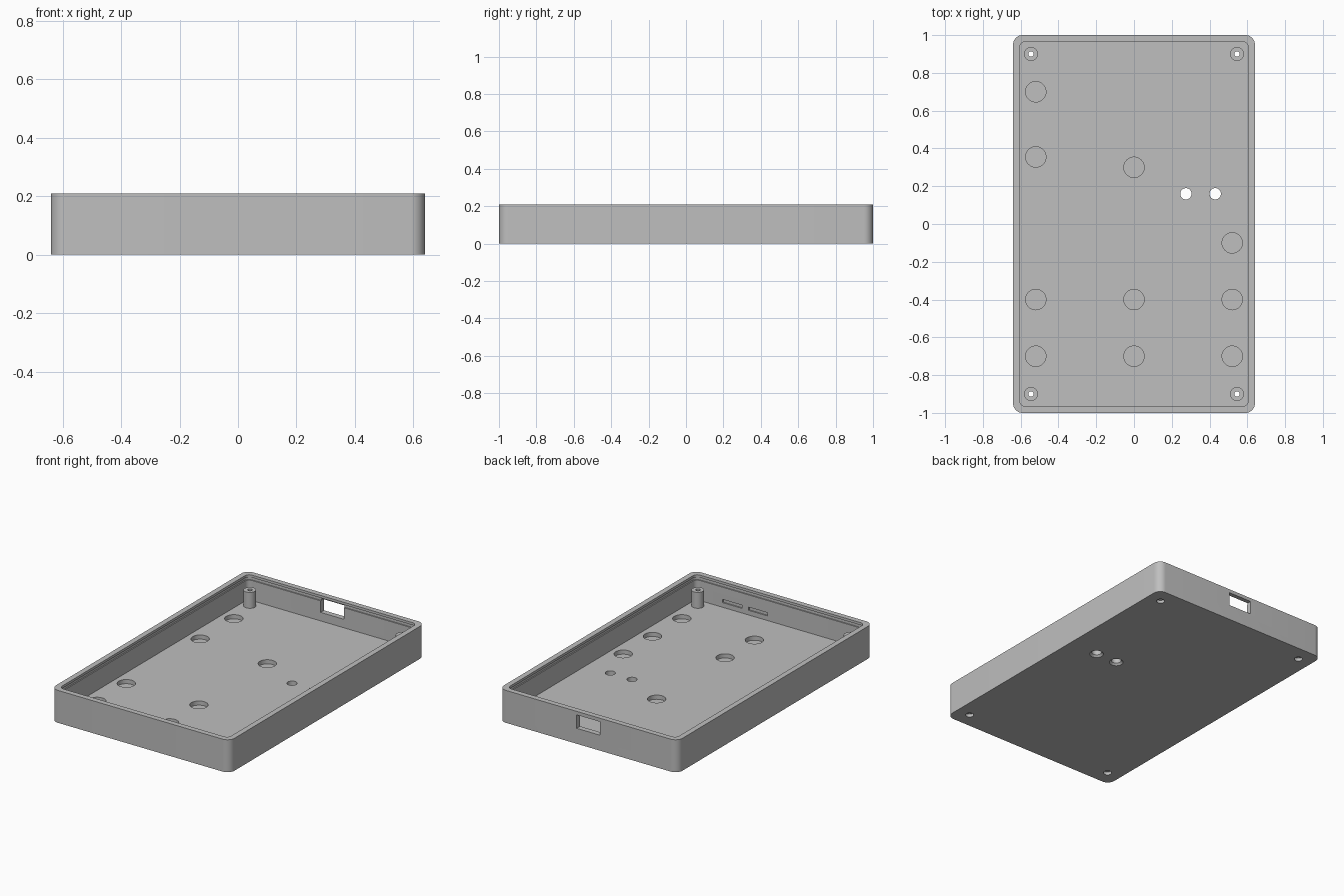
import bpy
import bmesh
import math

HX, HY, H = 0.64, 1.0, 0.21      # half width, half length, height
WALL, FLOOR = 0.035, 0.045

old = bpy.data.objects.get("Cube")
if old:
    bpy.data.objects.remove(old, do_unlink=True)

grey = bpy.data.materials.new("plastic_grey")
grey.use_nodes = True
GREY = (0.52, 0.52, 0.52, 1)
grey.diffuse_color = GREY
grey.node_tree.nodes["Principled BSDF"].inputs["Base Color"].default_value = GREY


def finish(name, bm):
    bmesh.ops.recalc_face_normals(bm, faces=bm.faces)
    mesh = bpy.data.meshes.new(name)
    bm.to_mesh(mesh)
    bm.free()
    mesh.materials.append(grey)
    obj = bpy.data.objects.new(name, mesh)
    bpy.context.collection.objects.link(obj)
    return obj


def rounded_block(name, hx, hy, z0, z1, r, steps=10):
    """Upright prism with a rounded rectangle outline."""
    bm = bmesh.new()
    ring = []
    for i, (sx, sy) in enumerate([(1, 1), (-1, 1), (-1, -1), (1, -1)]):
        for k in range(steps + 1):
            a = math.pi / 2 * (i + k / steps)
            ring.append(bm.verts.new((sx * (hx - r) + r * math.cos(a),
                                      sy * (hy - r) + r * math.sin(a), z0)))
    face = bm.faces.new(ring)
    top = bmesh.ops.extrude_face_region(bm, geom=[face])["geom"]
    verts = [v for v in top if isinstance(v, bmesh.types.BMVert)]
    bmesh.ops.translate(bm, vec=(0, 0, z1 - z0), verts=verts)
    return finish(name, bm)


def post(name, x, y, z0, z1, r0, r1=None, sides=40):
    """Upright cylinder, or cone when r1 differs."""
    bm = bmesh.new()
    bmesh.ops.create_cone(bm, cap_ends=True, segments=sides, radius1=r0,
                          radius2=r0 if r1 is None else r1, depth=z1 - z0)
    bmesh.ops.translate(bm, vec=(x, y, (z0 + z1) / 2), verts=bm.verts)
    return finish(name, bm)


def box(name, x0, x1, y0, y1, z0, z1):
    bm = bmesh.new()
    bmesh.ops.create_cube(bm, size=1)
    bmesh.ops.scale(bm, vec=(x1 - x0, y1 - y0, z1 - z0), verts=bm.verts)
    bmesh.ops.translate(bm, vec=((x0 + x1) / 2, (y0 + y1) / 2, (z0 + z1) / 2),
                        verts=bm.verts)
    return finish(name, bm)


def combine(target, tool, operation="DIFFERENCE"):
    mod = target.modifiers.new(tool.name, "BOOLEAN")
    mod.operation = operation
    mod.solver = "EXACT"
    mod.object = tool
    bpy.context.view_layer.objects.active = target
    bpy.ops.object.modifier_apply(modifier=mod.name)
    bpy.data.objects.remove(tool, do_unlink=True)


# Open tray with an undercut groove below the rim
tray = rounded_block("enclosure_tray", HX, HY, 0, H, 0.05)
combine(tray, rounded_block("cavity", HX - WALL, HY - WALL, FLOOR, H + 0.1, 0.03))
combine(tray, rounded_block("rim_groove", HX - WALL + 0.007, HY - WALL + 0.007,
                            0.175, 0.194, 0.035))

# Corner screw posts, drilled through and countersunk underneath
for sx in (-1, 1):
    for sy in (-1, 1):
        x, y = sx * 0.545, sy * 0.9
        combine(tray, post("screw_post", x, y, FLOOR - 0.01, 0.148, 0.037), "UNION")
        combine(tray, post("screw_hole", x, y, -0.1, 0.3, 0.014, sides=24))
        combine(tray, post("screw_recess", x, y, -0.02, 0.02, 0.025, sides=24))

# Round pockets in the floor
pockets = [(-0.52, 0.7), (-0.52, 0.355), (0, 0.3), (0.52, -0.1)]
pockets += [(x, y) for x in (-0.52, 0, 0.52) for y in (-0.4, -0.7)]
for x, y in pockets:
    combine(tray, post("floor_pocket", x, y, 0.018, 0.1, 0.054))

# Two through holes, flared on the underside
for x in (0.275, 0.43):
    combine(tray, post("indicator_hole", x, 0.16, -0.1, 0.1, 0.03))
    combine(tray, post("indicator_flare", x, 0.16, -0.012, 0.012, 0.054, 0.03))

# Cable opening in the back wall
combine(tray, box("cable_opening", -0.083, 0.083, HY - 0.1, HY + 0.1, 0.1, 0.187))

# Shallow recesses inside the front wall
for x in (0.09, 0.276):
    combine(tray, box("wall_recess", x, x + 0.138, -HY + WALL - 0.008,
                      -HY + WALL + 0.02, 0.075, 0.096))

# Smooth curved walls, crisp edges
bpy.ops.object.select_all(action="DESELECT")
tray.select_set(True)
bpy.context.view_layer.objects.active = tray
bpy.ops.object.shade_smooth_by_angle(angle=math.radians(30))
